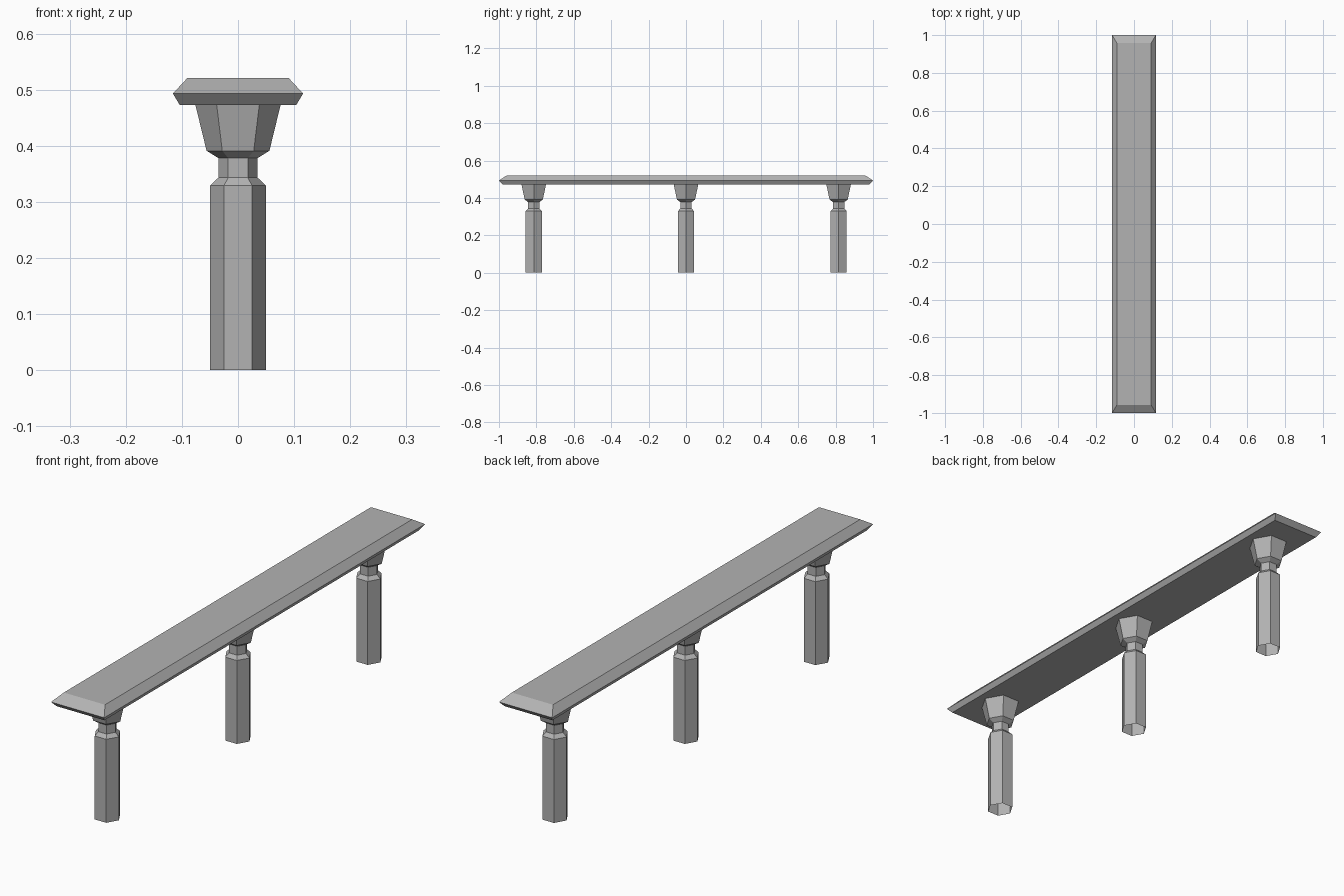
import bpy
import math

if "Cube" in bpy.data.objects:
    bpy.data.objects.remove(bpy.data.objects["Cube"])

# Dark grey finish shared by all parts
grey = bpy.data.materials.new("dark_grey")
grey.diffuse_color = (0.45, 0.45, 0.45, 1.0)
grey.use_nodes = True
grey.node_tree.nodes["Principled BSDF"].inputs["Base Color"].default_value = grey.diffuse_color


def loft(name, rings, cap_start, cap_end):
    """Join equal-length rings, listed bottom to top, with flat quads."""
    n = len(rings[0])
    verts = [v for ring in rings for v in ring]
    faces = []
    for k in range(len(rings) - 1):
        for i in range(n):
            j = (i + 1) % n
            faces.append((k * n + i, k * n + j, (k + 1) * n + j, (k + 1) * n + i))
    if cap_start:
        faces.append(tuple(reversed(range(n))))
    if cap_end:
        faces.append(tuple(range(len(verts) - n, len(verts))))
    mesh = bpy.data.meshes.new(name)
    mesh.from_pydata(verts, [], faces)
    mesh.materials.append(grey)
    obj = bpy.data.objects.new(name, mesh)
    bpy.context.collection.objects.link(obj)
    return obj


def rectangle(hx, hy, z):
    return [(-hx, -hy, z), (hx, -hy, z), (hx, hy, z), (-hx, hy, z)]


def hexagon(r, z):
    return [(r * math.cos(i * math.pi / 3), r * math.sin(i * math.pi / 3), z)
            for i in range(6)]


# Seat: long plank with bevelled upper and lower edges
loft("seat", [rectangle(0.104, 0.982, 0.473),
              rectangle(0.116, 1.0, 0.493),
              rectangle(0.09, 0.957, 0.521)], True, True)

# Legs: hexagonal post, narrow neck and flared capital, open at the ends
leg_profile = [(0.05, 0.0), (0.05, 0.329), (0.035, 0.343),
               (0.035, 0.378), (0.056, 0.391), (0.076, 0.473)]
leg_rings = [hexagon(r, z) for r, z in leg_profile]
for name, y in (("front_leg", -0.814), ("middle_leg", 0.0), ("back_leg", 0.816)):
    leg = loft(name, leg_rings, False, False)
    leg.location.y = y
